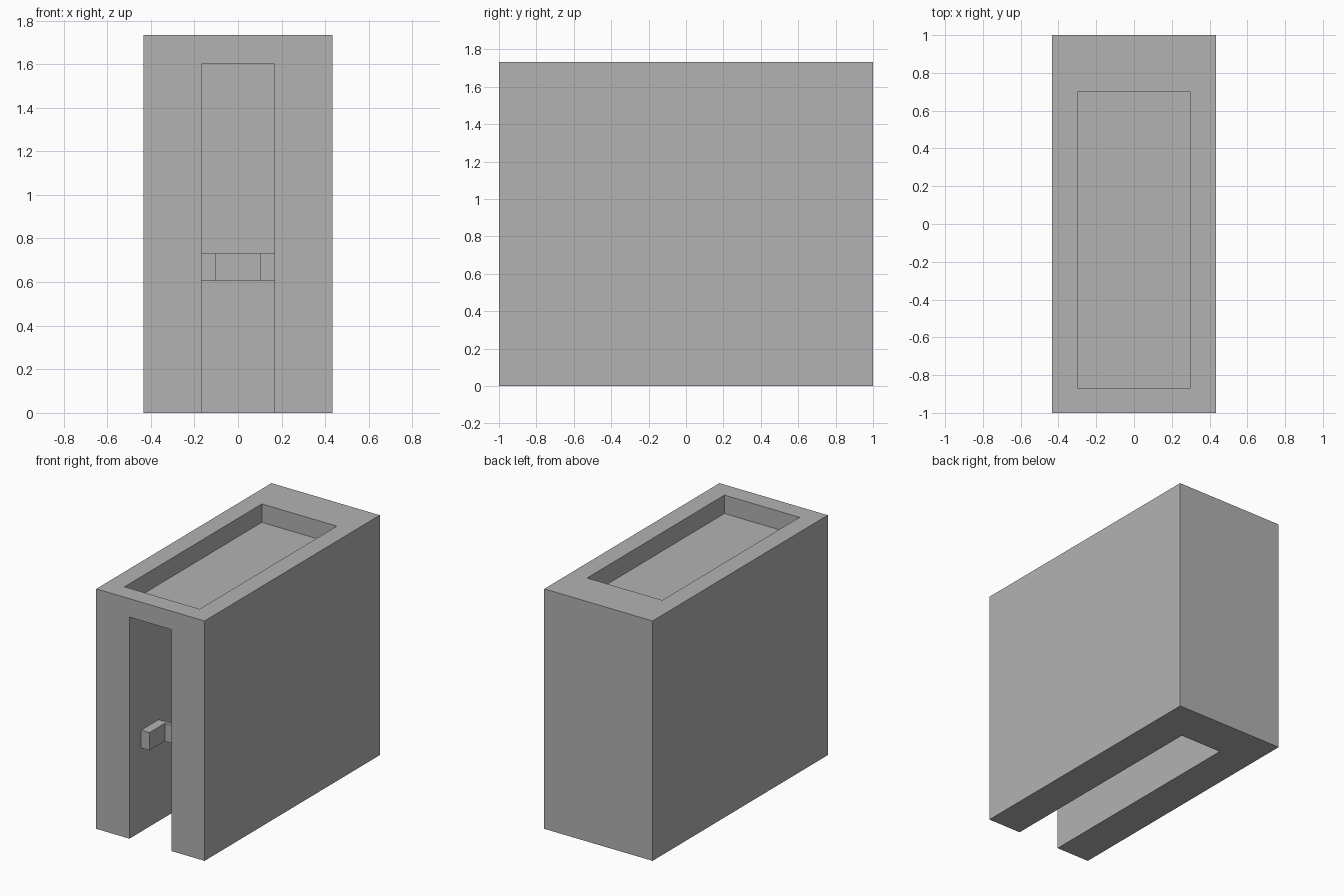
import bpy
import bmesh

cube = bpy.data.objects.get("Cube")
if cube:
    bpy.data.objects.remove(cube, do_unlink=True)

grey = bpy.data.materials.new("plain grey")
grey.use_nodes = True
colour = (0.448, 0.448, 0.448, 1)
grey.diffuse_color = colour
grey.node_tree.nodes["Principled BSDF"].inputs["Base Color"].default_value = colour


def prism(name, outline, bottom, top):
    """Extrude a flat outline straight up between two heights."""
    bm = bmesh.new()
    face = bm.faces.new([bm.verts.new((x, y, bottom)) for x, y in outline])
    result = bmesh.ops.extrude_face_region(bm, geom=[face])
    moved = [v for v in result["geom"] if isinstance(v, bmesh.types.BMVert)]
    bmesh.ops.translate(bm, verts=moved, vec=(0, 0, top - bottom))
    bmesh.ops.recalc_face_normals(bm, faces=bm.faces)
    mesh = bpy.data.meshes.new(name)
    bm.to_mesh(mesh)
    bm.free()
    mesh.materials.append(grey)
    obj = bpy.data.objects.new(name, mesh)
    bpy.context.collection.objects.link(obj)
    return obj


def box(name, half_width, front, back, bottom, top):
    w = half_width
    return prism(name, [(-w, front), (w, front), (w, back), (-w, back)], bottom, top)


def cut(target, cutter):
    """Subtract the cutter, apply the result and discard the cutter."""
    cutter.hide_render = True
    mod = target.modifiers.new("cut", "BOOLEAN")
    mod.operation = "DIFFERENCE"
    mod.solver = "EXACT"
    mod.object = cutter
    bpy.context.view_layer.objects.active = target
    bpy.ops.object.modifier_apply(modifier=mod.name)
    bpy.data.objects.remove(cutter, do_unlink=True)


ledge = 1.6        # height of the recess floor and of the slot top
slot = 0.167       # half width of the slot
slot_back = 0.7
lip_back = -0.867  # inner face of the front lip

# Housing with a shallow recess in the top and a slot open to front and bottom
housing = box("housing", 0.433, -1, 1, 0, 1.733)
cut(housing, box("recess_cutter", 0.3, lip_back, slot_back, ledge, 2))
cut(housing, box("slot_cutter", slot, -1.2, slot_back, -0.2, ledge))

# U-shaped bracket bridging the slot, with its arms towards the front
inner, web_front, web_back = 0.1, -0.693, -0.667
half = [(inner, web_front), (inner, lip_back), (slot, lip_back), (slot, web_back)]
outline = half + [(-x, y) for x, y in reversed(half)]
prism("bracket", outline, 0.605, 0.733)
